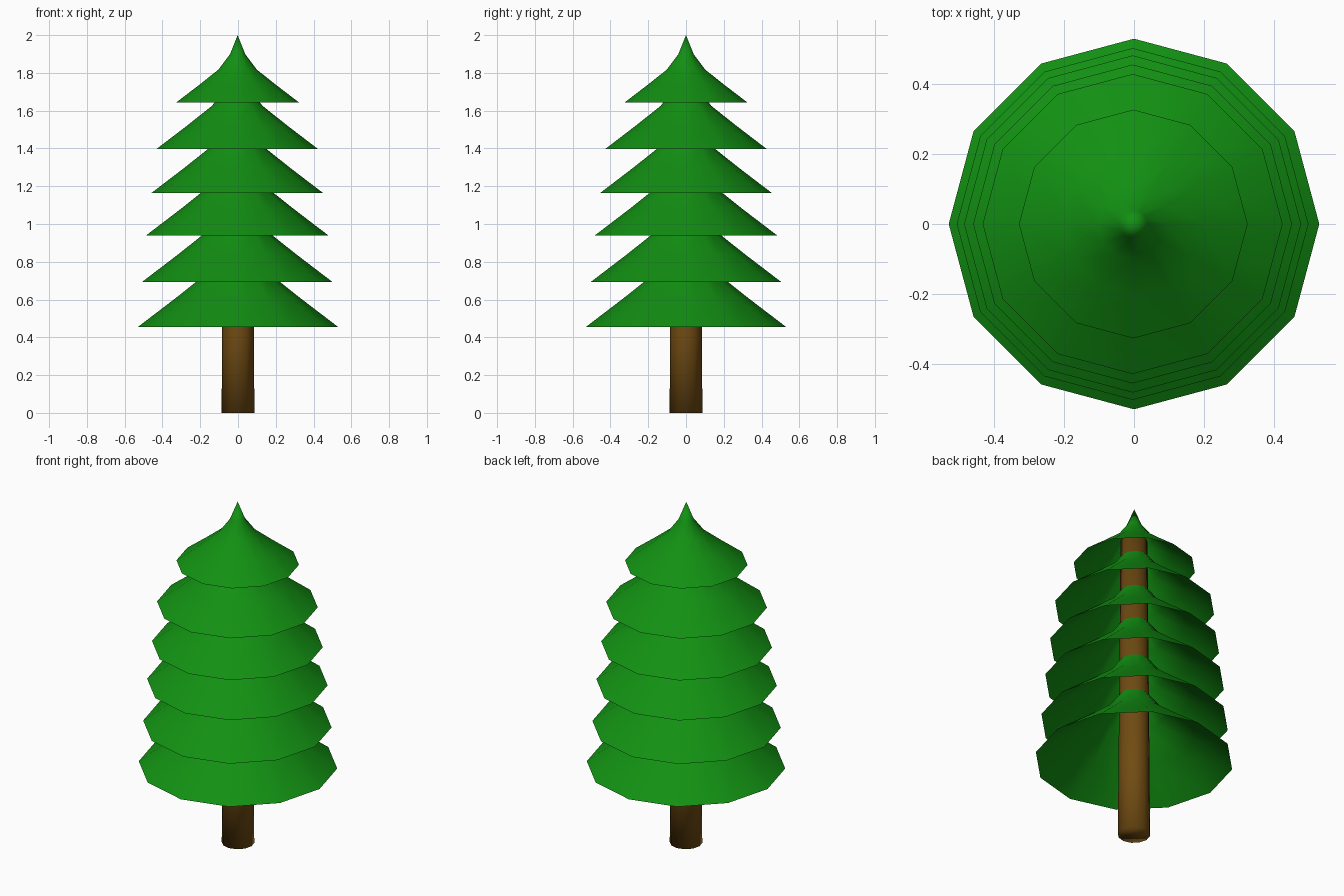
import bpy, bmesh, math

if "Cube" in bpy.data.objects:
    bpy.data.objects.remove(bpy.data.objects["Cube"])


def material(name, rgb):
    m = bpy.data.materials.new(name)
    m.diffuse_color = (*rgb, 1)
    m.use_nodes = True
    m.node_tree.nodes["Principled BSDF"].inputs["Base Color"].default_value = m.diffuse_color
    return m


green = material("needle green", (0.006, 0.28, 0.006))
brown = material("bark brown", (0.16, 0.07, 0.006))


def lathe(name, profile, sides, mat, x=0.0, cap=False):
    """Revolve (radius, z) points, bottom to top; radius 0 closes to a tip."""
    bm = bmesh.new()
    rings = []
    for r, z in profile:
        if r == 0:
            rings.append([bm.verts.new((x, 0, z))] * sides)
        else:
            rings.append([bm.verts.new((x + r * math.cos(2 * math.pi * i / sides),
                                        r * math.sin(2 * math.pi * i / sides), z))
                          for i in range(sides)])
    for a, b in zip(rings, rings[1:]):
        for i in range(sides):
            j = (i + 1) % sides
            quad = [a[i], a[j], b[j], b[i]]
            bm.faces.new(list(dict.fromkeys(quad)))
    if cap:
        bm.faces.new(rings[0][::-1])
        bm.faces.new(rings[-1])
    for f in bm.faces:
        f.smooth = True
    me = bpy.data.meshes.new(name)
    bm.to_mesh(me)
    bm.free()
    me.materials.append(mat)
    ob = bpy.data.objects.new(name, me)
    bpy.context.collection.objects.link(ob)
    return ob


# Trunk: slightly tapering, runs up inside the branches
lathe("trunk", [(0.087, 0), (0.084, 0.4), (0.073, 1.8)], 12, brown, cap=True)

# Branch tiers: one flared, open-bottomed cone, scaled per tier
flare = [(1, 0), (0.62, 0.265), (0.31, 0.49), (0.125, 0.715), (0, 1)]
tiers = [(0.53, 0.455, 0), (0.503, 0.694, -0.004), (0.482, 0.94, -0.004),
         (0.456, 1.163, -0.004), (0.429, 1.396, -0.004), (0.327, 1.642, -0.002)]
for n, (radius, base, x) in enumerate(tiers, 1):
    height = radius * 1.095
    lathe(f"branch_tier_{n}", [(r * radius, base + h * height) for r, h in flare],
          12, green, x)
